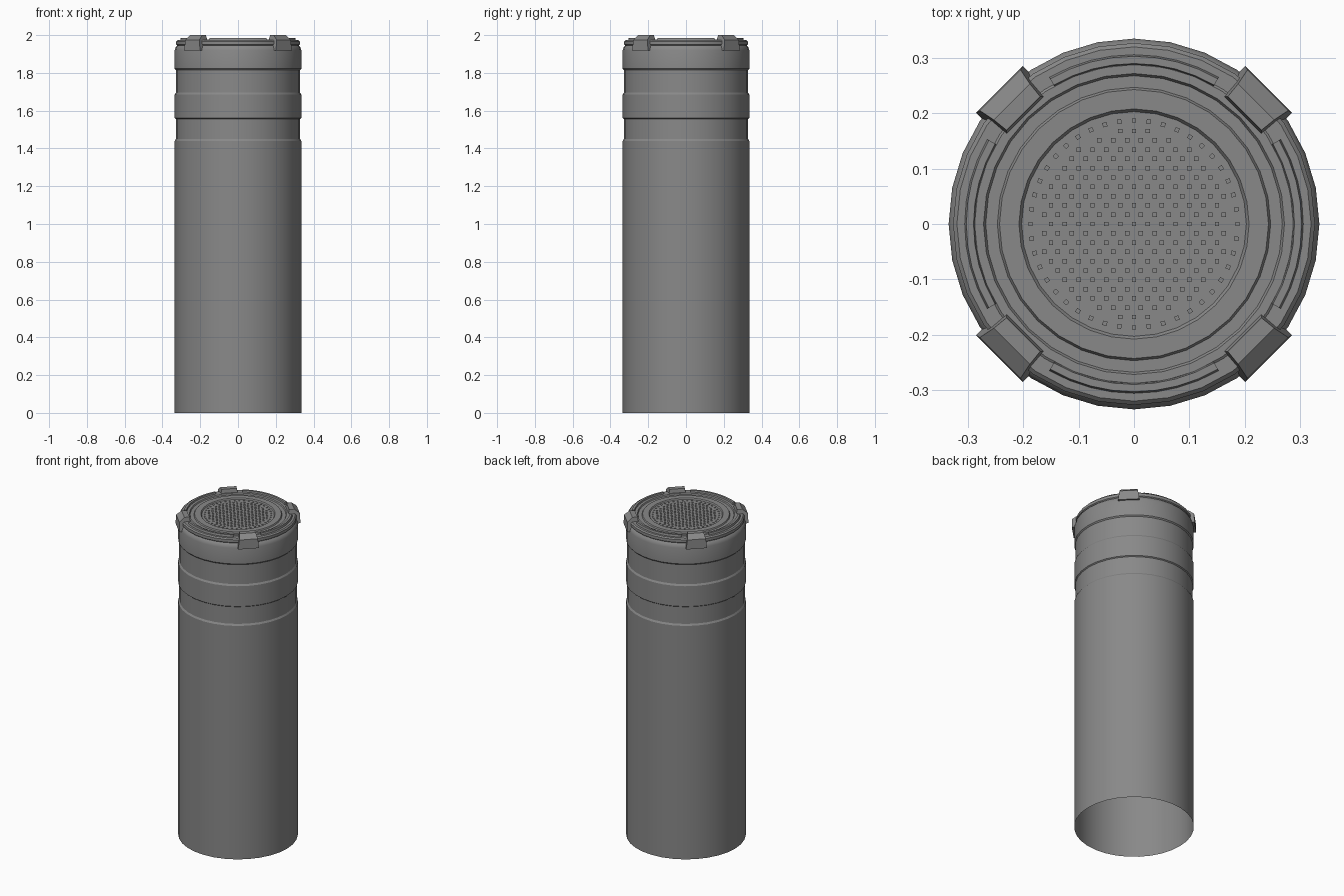
import bpy, bmesh
from math import sin, cos, pi, radians
from mathutils import Matrix, Vector

if "Cube" in bpy.data.objects:
    bpy.data.objects.remove(bpy.data.objects["Cube"])

grey = bpy.data.materials.new("mid grey")
grey.use_nodes = True
colour = (0.25, 0.25, 0.25, 1)
grey.diffuse_color = colour
grey.node_tree.nodes["Principled BSDF"].inputs["Base Color"].default_value = colour


def finish(bm, name, angle=30):
    mesh = bpy.data.meshes.new(name)
    bm.to_mesh(mesh)
    bm.free()
    obj = bpy.data.objects.new(name, mesh)
    bpy.context.collection.objects.link(obj)
    mesh.materials.append(grey)
    bpy.ops.object.select_all(action='DESELECT')
    obj.select_set(True)
    bpy.context.view_layer.objects.active = obj
    bpy.ops.object.shade_smooth_by_angle(angle=radians(angle))
    return obj


def lathe(name, profile, sides=32):
    """Revolve (radius, height) points, listed from bottom outside to top centre."""
    bm = bmesh.new()
    rings = []
    for r, z in profile:
        if r == 0:
            rings.append([bm.verts.new((0, 0, z))] * sides)
        else:
            rings.append([bm.verts.new((r * cos(2 * pi * i / sides), r * sin(2 * pi * i / sides), z))
                          for i in range(sides)])
    for low, high in zip(rings, rings[1:]):
        for i in range(sides):
            j = (i + 1) % sides
            corners = [low[i], low[j], high[j], high[i]]
            bm.faces.new(list(dict.fromkeys(corners)))
    return finish(bm, name)


# Open tube with two shallow grooves near the top
BODY, GROOVE = 0.335, 0.329
lathe("body_tube", [(BODY, 0), (BODY, 1.44), (GROOVE, 1.45), (GROOVE, 1.555), (BODY, 1.56),
                    (BODY, 1.685), (GROOVE, 1.695), (GROOVE, 1.815), (BODY, 1.822),
                    (BODY, 1.92), (0.33, 1.937), (0.322, 1.945)])

# Stepped lid with a sunken centre
lathe("lid", [(0.322, 1.945), (0.327, 1.95), (0.327, 1.967), (0.32, 1.974), (0.292, 1.974),
              (0.288, 1.977), (0.272, 1.977), (0.268, 1.97), (0.247, 1.97), (0.243, 1.977),
              (0.208, 1.977), (0.203, 1.97), (0, 1.97)])

# Raised curved ribs between the clamps
bm = bmesh.new()
STEPS = 8
for quarter in range(4):
    rows = []
    for s in range(STEPS + 1):
        a = quarter * pi / 2 + radians(-30 + 60 * s / STEPS)
        rows.append([bm.verts.new((r * cos(a), r * sin(a), z))
                     for r, z in [(0.307, 1.97), (0.303, 1.986), (0.29, 1.986), (0.286, 1.97)]])
    for a, b in zip(rows, rows[1:]):
        for k in range(3):
            bm.faces.new((a[k], b[k], b[k + 1], a[k + 1]))
    bm.faces.new(rows[0])
    bm.faces.new(rows[-1][::-1])
bmesh.ops.recalc_face_normals(bm, faces=bm.faces)
finish(bm, "lid_ribs")

# Four tapered clamps over the rim
bm = bmesh.new()
outline = [(0.275, 1.96), (0.283, 2.0), (0.312, 2.0), (0.342, 1.975), (0.344, 1.918), (0.32, 1.918)]
half_widths = [0.05, 0.043, 0.046, 0.052, 0.06, 0.06]
for quarter in range(4):
    turn = Matrix.Rotation(pi / 4 + quarter * pi / 2, 4, 'Z')
    sides = [[bm.verts.new(turn @ Vector((r, side * w, z)))
              for (r, z), w in zip(outline, half_widths)] for side in (-1, 1)]
    for k in range(len(outline)):
        n = (k + 1) % len(outline)
        bm.faces.new((sides[0][k], sides[0][n], sides[1][n], sides[1][k]))
    bm.faces.new(sides[0])
    bm.faces.new(sides[1])
bmesh.ops.recalc_face_normals(bm, faces=bm.faces)
finish(bm, "rim_clamps", 10)

# Speaker-like field of small studs: staggered grid inside one ring
spots = [(0.187 * cos(2 * pi * i / 44), 0.187 * sin(2 * pi * i / 44), 2 * pi * i / 44)
         for i in range(44)]
for row in range(-10, 11):
    for col in range(-8, 9):
        x, y = (col + 0.5 * (row % 2)) * 0.025, row * 0.0168
        if x * x + y * y < 0.172 ** 2:
            spots.append((x, y, 0))
bm = bmesh.new()
for x, y, a in spots:
    place = (Matrix.Translation((x, y, 1.971)) @ Matrix.Rotation(a, 4, 'Z')
             @ Matrix.Diagonal((0.008, 0.008, 0.004, 1)))
    bmesh.ops.create_cube(bm, size=1, matrix=place)
finish(bm, "grille_studs")
